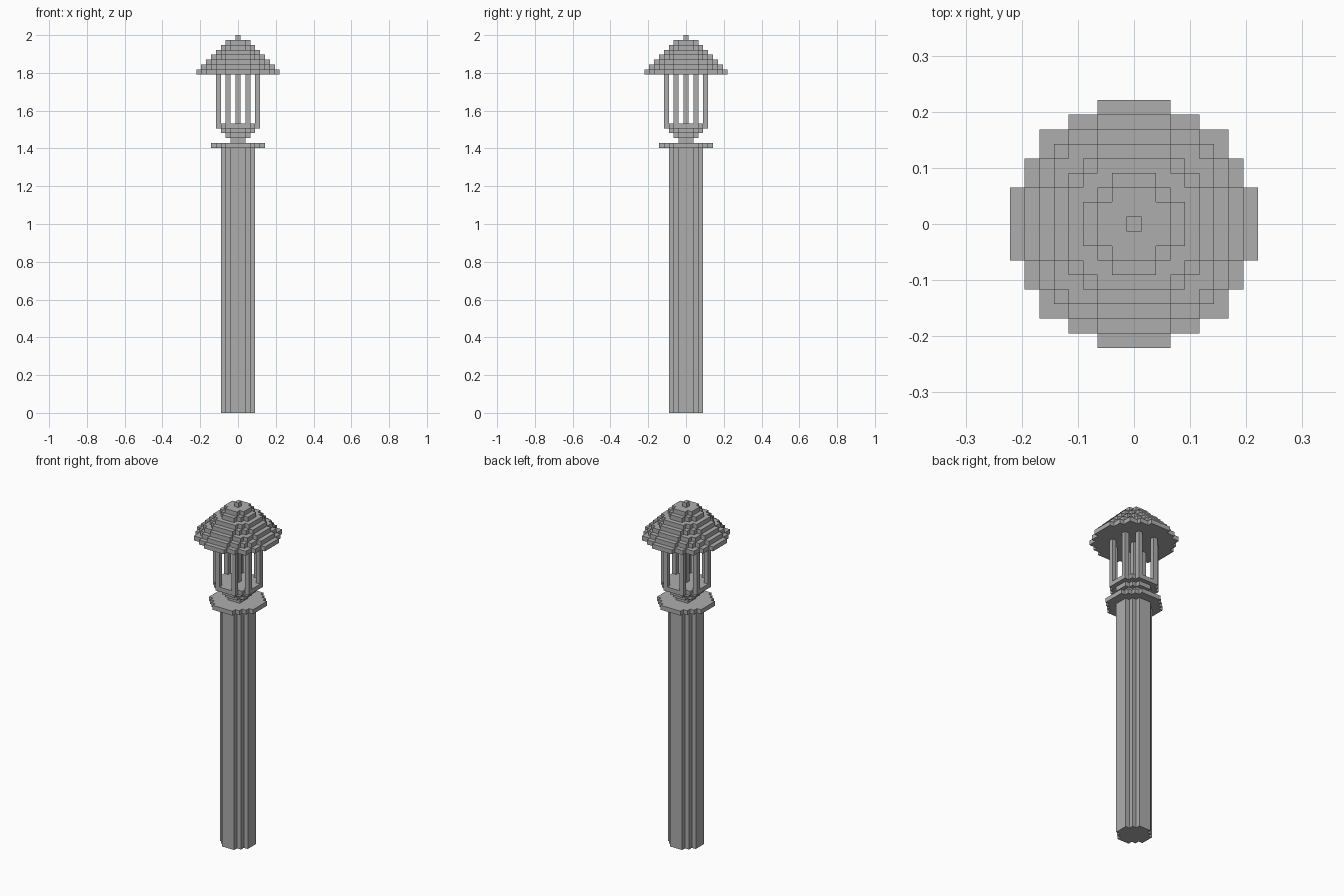
import bpy
import bmesh

V = 2 / 77  # edge length of one block

cube = bpy.data.objects.get("Cube")
if cube:
    bpy.data.objects.remove(cube, do_unlink=True)

grey = bpy.data.materials.new("plain grey")
grey.use_nodes = True
colour = (0.42, 0.42, 0.42, 1)
grey.diffuse_color = colour
grey.node_tree.nodes["Principled BSDF"].inputs["Base Color"].default_value = colour


def disc_cells(radius):
    """Blocks of a stepped disc, measured in whole blocks from the axis."""
    span = range(-radius, radius + 1)
    return [(x, y) for x in span for y in span
            if x * x + y * y <= (radius + 0.5) ** 2]


def add_prism(bm, cells, bottom, height):
    """Merge blocks into one stepped outline and extrude it upwards."""
    layer = bmesh.new()
    for x, y in cells:
        corners = [(x - .5, y - .5), (x + .5, y - .5), (x + .5, y + .5), (x - .5, y + .5)]
        layer.faces.new([layer.verts.new((a * V, b * V, bottom * V)) for a, b in corners])
    bmesh.ops.remove_doubles(layer, verts=layer.verts[:], dist=V / 10)
    bmesh.ops.dissolve_limit(layer, angle_limit=0.01,
                             verts=layer.verts[:], edges=layer.edges[:])
    base = layer.faces[:]
    top = bmesh.ops.extrude_face_region(layer, geom=base, use_keep_orig=True)["geom"]
    moved = [v for v in top if isinstance(v, bmesh.types.BMVert)]
    bmesh.ops.translate(layer, verts=moved, vec=(0, 0, height * V))
    bmesh.ops.recalc_face_normals(layer, faces=layer.faces[:])
    mesh = bpy.data.meshes.new("layer")
    layer.to_mesh(mesh)
    layer.free()
    bm.from_mesh(mesh)
    bpy.data.meshes.remove(mesh)


def make_part(name, prisms):
    bm = bmesh.new()
    for cells, bottom, height in prisms:
        add_prism(bm, cells, bottom, height)
    mesh = bpy.data.meshes.new(name)
    bm.to_mesh(mesh)
    bm.free()
    mesh.materials.append(grey)
    bpy.context.collection.objects.link(bpy.data.objects.new(name, mesh))


def stack(radii, bottom):
    """One-block-high discs piled on each other."""
    return [(disc_cells(r), bottom + i, 1) for i, r in enumerate(radii)]


# Post and its collar
make_part("post", [(disc_cells(3), 0, 54)])
make_part("collar", stack([5], 54))

# Neck flaring out to the lantern floor
make_part("lantern_base", stack([1, 2, 3, 4], 55))

# Lantern bars around a central rod
bars = [(sx * a, sy * b) for a, b in ((4, 2), (2, 4))
        for sx in (-1, 1) for sy in (-1, 1)]
make_part("lantern_bars", [([cell], 59, 10) for cell in bars])
make_part("lamp_rod", [([(0, 0)], 59, 10)])

# Stepped roof with finial
make_part("roof", stack([8, 7, 6, 5, 4, 3, 2], 69))
make_part("finial", stack([0], 76))
